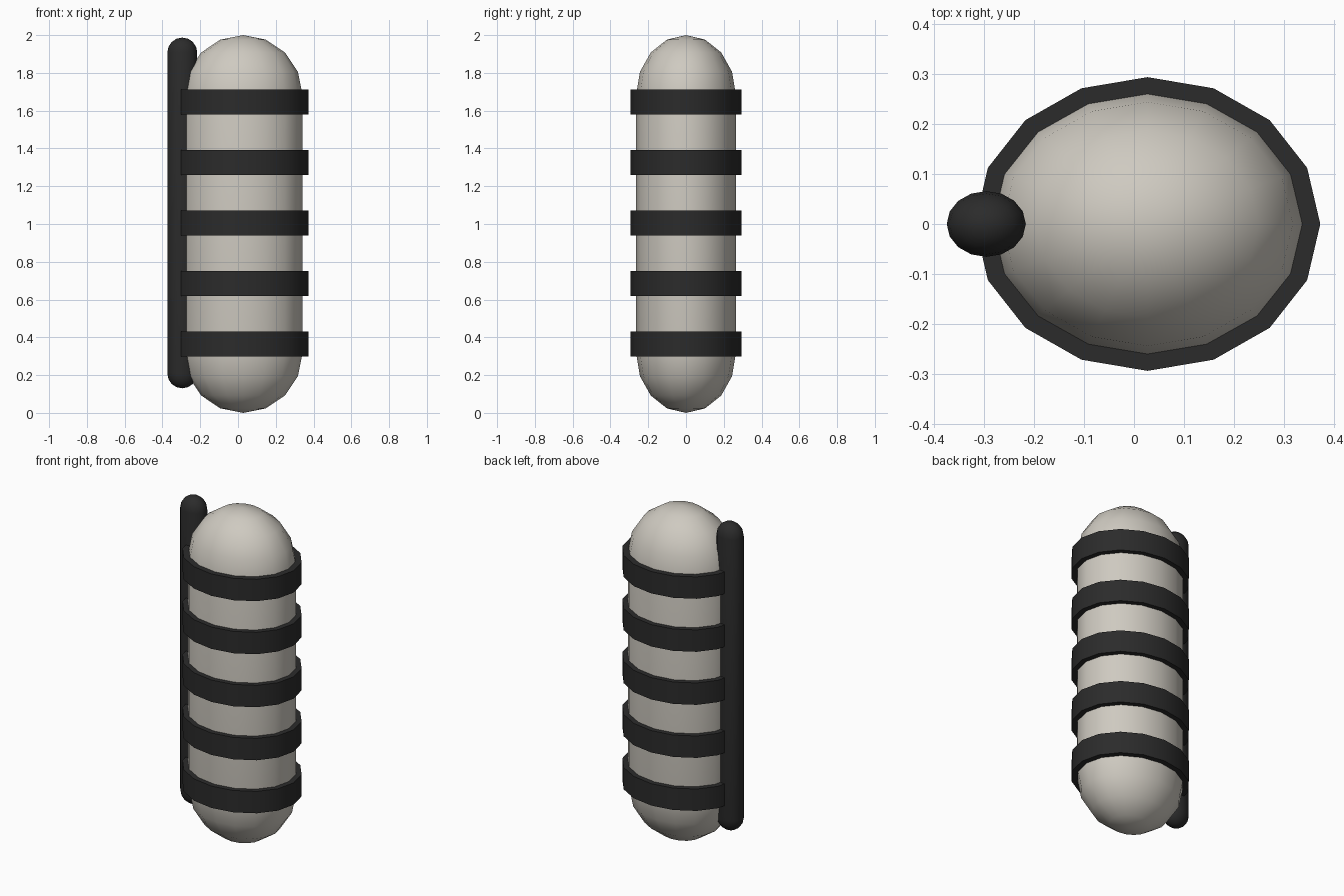
import bpy, bmesh
from math import sin, cos, pi, radians

cube = bpy.data.objects.get("Cube")
if cube:
    bpy.data.objects.remove(cube, do_unlink=True)


def material(name, rgb):
    mat = bpy.data.materials.new(name)
    mat.use_nodes = True
    mat.diffuse_color = (*rgb, 1)
    bsdf = mat.node_tree.nodes["Principled BSDF"]
    bsdf.inputs["Base Color"].default_value = (*rgb, 1)
    bsdf.inputs["Roughness"].default_value = 0.7
    return mat


def lathe(name, profile, x, squash, mat, sides=16):
    """Spin (radius, z) points around z, flattened in y; ends close at a pole or cap."""
    bm = bmesh.new()
    rings = []
    for r, z in profile:
        if r < 1e-5:
            rings.append([bm.verts.new((x, 0, z))])
        else:
            rings.append([bm.verts.new((x + r * cos(2 * pi * i / sides),
                                        squash * r * sin(2 * pi * i / sides), z))
                          for i in range(sides)])
    for low, high in zip(rings, rings[1:]):
        for i in range(sides):
            j = (i + 1) % sides
            if len(low) == 1:
                bm.faces.new((low[0], high[j], high[i]))
            elif len(high) == 1:
                bm.faces.new((low[i], low[j], high[0]))
            else:
                bm.faces.new((low[i], low[j], high[j], high[i]))
    for ring in (rings[0], rings[-1]):
        if len(ring) > 1:
            bm.faces.new(ring)
    bmesh.ops.recalc_face_normals(bm, faces=bm.faces)
    mesh = bpy.data.meshes.new(name)
    bm.to_mesh(mesh)
    bm.free()
    obj = bpy.data.objects.new(name, mesh)
    bpy.context.collection.objects.link(obj)
    mesh.materials.append(mat)
    bpy.ops.object.select_all(action="DESELECT")
    obj.select_set(True)
    bpy.context.view_layer.objects.active = obj
    bpy.ops.object.shade_smooth_by_angle(angle=radians(35))
    return obj


def capsule_profile(r, bottom, top, steps=4):
    """Half outline of a cylinder with a hemisphere at each end."""
    arc = [(r * sin(pi / 2 * k / steps), r * cos(pi / 2 * k / steps))
           for k in range(steps + 1)]
    return ([(a, bottom + r - h) for a, h in arc]
            + [(a, top - r + h) for a, h in reversed(arc)])


shell = material("warm_grey", (0.62, 0.59, 0.53))
rubber = material("charcoal", (0.024, 0.024, 0.024))
centre = 0.027

# Rounded oval body
lathe("body", capsule_profile(0.314, 0, 2), centre, 0.84, shell)

# Five straps around the body
for n in range(5):
    z = 0.365 + 0.32 * n
    lathe(f"strap_{n + 1}", [(0.345, z - 0.066), (0.345, z + 0.066)],
          centre, 0.85, rubber)

# Upright rod on the right side
lathe("side_rod", capsule_profile(0.079, 0.13, 1.987), -0.295, 0.83, rubber)
